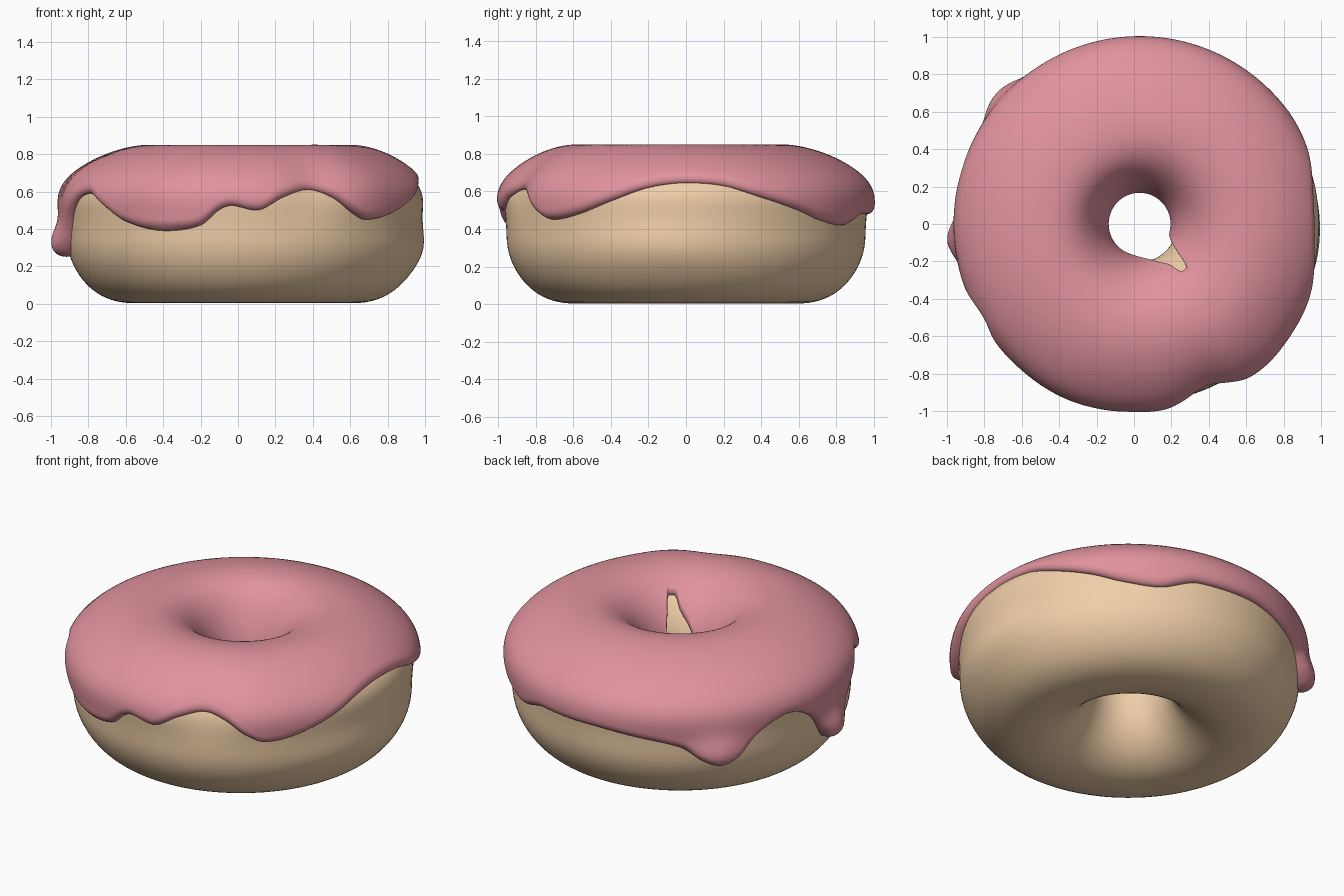
import bpy
import bmesh
from math import sin, cos, pi, radians, exp, sqrt, asin, copysign, hypot

if "Cube" in bpy.data.objects:
    bpy.data.objects.remove(bpy.data.objects["Cube"])

CX, CY = 0.03, 0.0
MAJOR, R_OUT, R_IN = 0.575, 0.36, 0.375
Z0, RZ = 0.408, 0.405
P = 0.87
STEPS, ROWS = 360, 72

# Outer icing edge: (angle, height); inner edge: (angle, profile angle)
OUTER = [(0, .645), (12, .63), (24, .57), (38, .5), (47, .45), (59, .42), (74, .48),
         (92, .48), (111, .45), (125, .40), (132, .32), (138, .285), (144, .32),
         (152, .45), (163, .52), (174, .44), (181, .28), (185, .255), (190, .29),
         (197, .46), (204, .56), (211, .59), (219, .53), (229, .44), (244, .39),
         (256, .42), (262, .50), (266, .525), (274, .50), (283, .57), (292, .61),
         (300, .57), (307, .49), (313, .45), (324, .48), (336, .55), (348, .62)]
INNER = [(0, 181), (90, 181), (180, 181), (250, 181), (268, 174), (284, 164), (298, 151),
         (307, 141), (312, 127), (317, 127), (324, 146), (332, 164), (343, 180)]


def periodic(pts, a):
    """Smooth closed curve through (degrees, value) points."""
    n = len(pts)
    for i in range(n):
        x1, y1 = pts[i]
        x2, y2 = pts[(i + 1) % n]
        if i == n - 1:
            x2 += 360
        if x1 <= a <= x2:
            x0, y0 = pts[i - 1]
            x3, y3 = pts[(i + 2) % n]
            if x0 > x1:
                x0 -= 360
            while x3 < x2:
                x3 += 360
            h, t = x2 - x1, (a - x1) / (x2 - x1)
            m1 = 0 if (y1 - y0) * (y2 - y1) <= 0 else (y2 - y0) / (x2 - x0) * h
            m2 = 0 if (y2 - y1) * (y3 - y2) <= 0 else (y3 - y1) / (x3 - x1) * h
            return ((2*t**3 - 3*t*t + 1) * y1 + (t**3 - 2*t*t + t) * m1
                    + (3*t*t - 2*t**3) * y2 + (t**3 - t*t) * m2)


def bump(x, mid, width):
    return exp(-((x - mid) / width) ** 2)


def ang_bump(a, mid, width):
    return bump((a - mid + 180) % 360 - 180, 0, width)


def power(v, p):
    return copysign(abs(v) ** p, v)


def profile(a, phi):
    """Radius and height of the dough cross-section (0 outer, 90 top, 180 inner)."""
    c, s = cos(phi), sin(phi)
    p = P if s < 0 and c > 0 else 0.96
    z = Z0 + RZ * power(s, p)
    if c > 0:
        # lower belly and wider upper shoulder
        belly = 0.012 + 0.025 * ang_bump(a, -8, 25)
        shoulder = 0.055 - 0.03 * ang_bump(a, 293, 10)
        r = MAJOR + R_OUT * c ** p + belly * bump(z, 0.29, 0.15) * c
        r += shoulder * bump(z, 0.62, 0.14) * min(1, c * 2)
    else:
        r = MAJOR - R_IN * (-c) ** 0.96
    if s > 0:
        # crest sits further in at the back left
        r -= 0.09 * (1 - cos(radians(a - 315))) / 2 * s ** 4
    return r, z


def surface(a, phi, off=0.0):
    r, z = profile(a, phi)
    r1, z1 = profile(a, phi - 0.02)
    r2, z2 = profile(a, phi + 0.02)
    dr, dz = r2 - r1, z2 - z1
    k = hypot(dr, dz)
    r, z = r + dz / k * off, z - dr / k * off
    t = radians(a)
    return CX + r * cos(t), CY + r * sin(t) * 1.01, z


def ring_mesh(name, loops, color):
    """Join closed cross-section loops around the ring into one smooth mesh."""
    bm = bmesh.new()
    vs = [[bm.verts.new(p) for p in loop] for loop in loops]
    n, m = len(vs), len(vs[0])
    for i in range(n):
        a, b = vs[i], vs[(i + 1) % n]
        for j in range(m):
            k = (j + 1) % m
            bm.faces.new((a[j], b[j], b[k], a[k])).smooth = True
    bmesh.ops.recalc_face_normals(bm, faces=bm.faces)
    mesh = bpy.data.meshes.new(name)
    bm.to_mesh(mesh)
    bm.free()
    mat = bpy.data.materials.new(name + "_color")
    mat.diffuse_color = color
    mat.use_nodes = True
    mat.node_tree.nodes["Principled BSDF"].inputs["Base Color"].default_value = mat.diffuse_color
    mesh.materials.append(mat)
    obj = bpy.data.objects.new(name, mesh)
    bpy.context.collection.objects.link(obj)
    return obj


# Dough ring
dough = [[surface(a * 3, 2 * pi * j / 80) for j in range(80)] for a in range(120)]
ring_mesh("dough", dough, (0.87, 0.62, 0.39, 1))


# Icing shell with rounded lip and heavy drips
def icing_loop(a):
    s = (periodic(OUTER, a) - Z0) / RZ
    start = asin(power(s, 1 / (P if s < 0 else 0.96)))
    end = radians(periodic(INNER, a))
    loop, under = [], []
    for j in range(ROWS + 1):
        u = (1 - cos(pi * j / ROWS)) / 2
        phi = start + (end - start) * u
        d = min(1, min(phi - start, end - phi) * 0.39 / 0.05)
        z = profile(a, phi)[1]
        thick = 0.037
        if cos(phi) > 0:
            thick += 0.05 * ang_bump(a, 138, 9) * bump(z, 0.36, 0.11)
            thick += 0.052 * ang_bump(a, 185, 6) * bump(z, 0.33, 0.10)
            thick += cos(phi) * (0.015 * ang_bump(a, 311, 12) + 0.012 * ang_bump(a, 247, 16)
                                 - 0.008 * ang_bump(a, 293, 8))
        lip = sqrt(max(0, 1 - (1 - d) ** 2))
        loop.append(surface(a, phi, thick * lip))
        if 0 < j < ROWS and j % 2 == 0:
            under.append(surface(a, phi, -0.008))
    return loop + under[::-1]


ring_mesh("icing", [icing_loop(a * 360 / STEPS) for a in range(STEPS)], (0.75, 0.29, 0.34, 1))
